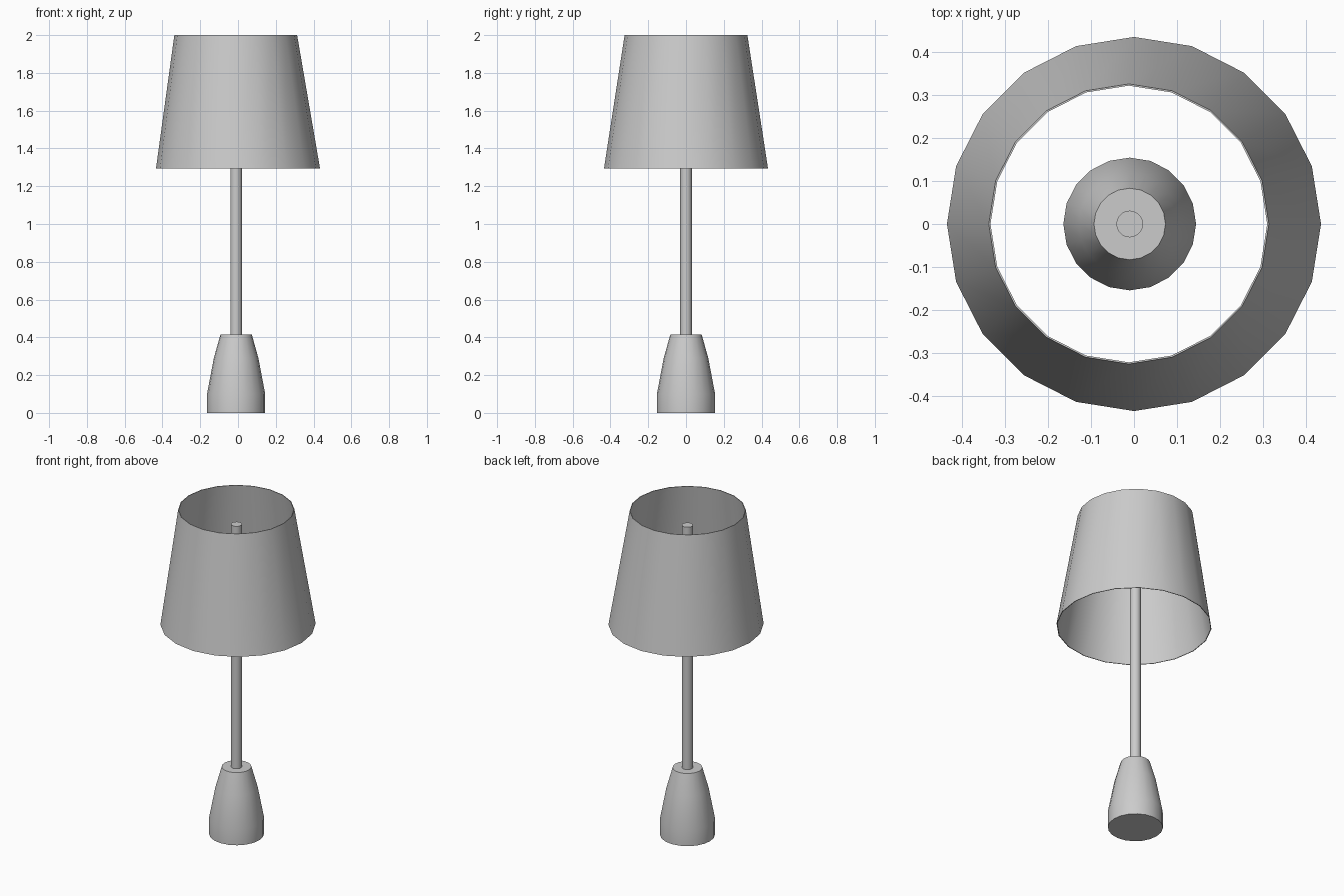
import bpy, bmesh, math

if "Cube" in bpy.data.objects:
    bpy.data.objects.remove(bpy.data.objects["Cube"])

SIDES = 20


def lathe(name, profile, closed=False, cap_start=False, cap_end=False):
    """Spin (radius, z, x offset) points around the z axis."""
    bm = bmesh.new()
    rings = []
    for r, z, ox in profile:
        rings.append([bm.verts.new((ox + r * math.cos(2 * math.pi * i / SIDES),
                                    r * math.sin(2 * math.pi * i / SIDES), z))
                      for i in range(SIDES)])
    pairs = list(zip(rings, rings[1:]))
    if closed:
        pairs.append((rings[-1], rings[0]))
    for a, b in pairs:
        for i in range(SIDES):
            j = (i + 1) % SIDES
            bm.faces.new((a[i], a[j], b[j], b[i]))
    if cap_start:
        bm.faces.new(rings[0][::-1])
    if cap_end:
        bm.faces.new(rings[-1])
    bmesh.ops.recalc_face_normals(bm, faces=bm.faces)
    mesh = bpy.data.meshes.new(name)
    bm.to_mesh(mesh)
    bm.free()
    obj = bpy.data.objects.new(name, mesh)
    bpy.context.collection.objects.link(obj)
    bpy.context.view_layer.objects.active = obj
    obj.select_set(True)
    bpy.ops.object.shade_smooth_by_angle(angle=math.radians(35))
    obj.select_set(False)
    return obj


CX = -0.01  # stand sits slightly left of the shade

# Tapered base with a flat top
lathe("lamp_base", [(0.154, 0, CX), (0.154, 0.1, CX), (0.118, 0.29, CX), (0.083, 0.415, CX)],
      cap_start=True, cap_end=True)

# Slim pole reaching up inside the shade
lathe("lamp_pole", [(0.031, 0.41, CX), (0.031, 1.91, CX)], cap_start=True, cap_end=True)

# Thin open shade, leaning very slightly to the left at the top
lathe("lamp_shade", [(0.434, 1.295, 0), (0.325, 2.0, -0.012),
                     (0.321, 2.0, -0.012), (0.430, 1.295, 0)], closed=True)
